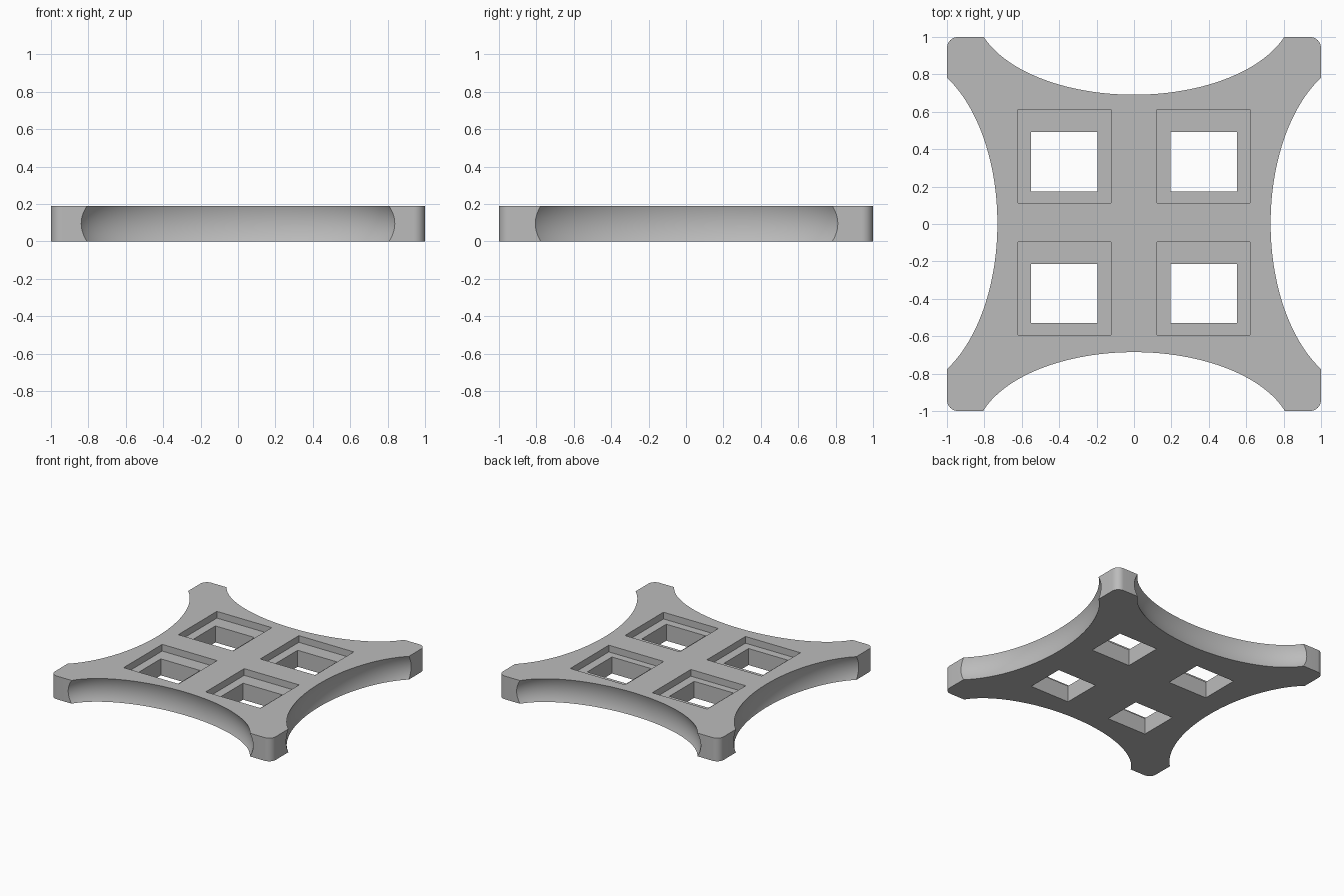
import bpy
import bmesh
from mathutils import Matrix

HEIGHT = 0.19
RECESS = 0.055

if "Cube" in bpy.data.objects:
    bpy.data.objects.remove(bpy.data.objects["Cube"], do_unlink=True)

grey = bpy.data.materials.new("plain grey")
grey.use_nodes = True
colour = (0.5, 0.5, 0.5, 1)
grey.diffuse_color = colour
grey.node_tree.nodes["Principled BSDF"].inputs["Base Color"].default_value = colour


def finish(bm, name):
    mesh = bpy.data.meshes.new(name)
    bm.to_mesh(mesh)
    bm.free()
    mesh.materials.append(grey)
    obj = bpy.data.objects.new(name, mesh)
    bpy.context.collection.objects.link(obj)
    return obj


def box(name, x0, x1, y0, y1, z0, z1, corner=0):
    """Box between limits, with optional rounded vertical edges."""
    bm = bmesh.new()
    place = Matrix.Translation(((x0 + x1) / 2, (y0 + y1) / 2, (z0 + z1) / 2))
    size = Matrix.Diagonal((x1 - x0, y1 - y0, z1 - z0, 1))
    bmesh.ops.create_cube(bm, size=1, matrix=place @ size)
    if corner:
        upright = [e for e in bm.edges
                   if abs(e.verts[0].co.z - e.verts[1].co.z) > 0.01]
        bmesh.ops.bevel(bm, geom=upright, offset=corner, segments=10,
                        profile=0.5, affect='EDGES')
    return finish(bm, name)


def ellipsoid(name, centre, radii):
    bm = bmesh.new()
    bmesh.ops.create_uvsphere(
        bm, u_segments=160, v_segments=80, radius=1,
        matrix=Matrix.Translation(centre) @ Matrix.Diagonal((*radii, 1)))
    return finish(bm, name)


def carve(target, cutter):
    cutter.hide_render = True
    bpy.context.view_layer.objects.active = target
    mod = target.modifiers.new("cut", 'BOOLEAN')
    mod.operation = 'DIFFERENCE'
    mod.solver = 'EXACT'
    mod.object = cutter
    bpy.ops.object.modifier_apply(modifier=mod.name)
    bpy.data.objects.remove(cutter, do_unlink=True)


# Square slab with rounded corners
plate = box("plate", -1, 1, -1, 1, 0, HEIGHT, corner=0.06)

# Concave scoops along the four sides
for side in (-1, 1):
    carve(plate, ellipsoid("end_scoop", (0, side * 1.15 + 0.003, HEIGHT / 2),
                           (0.881, 0.478, 0.37)))
    carve(plate, ellipsoid("side_scoop", (side * 1.25, 0.003, HEIGHT / 2),
                           (0.535, 0.915, 0.4)))

# Four stepped windows: shallow recess above a smaller through hole
for side in (-1, 1):
    for recess_y, hole_y in (((0.113, 0.612), (0.173, 0.493)),
                             ((-0.594, -0.095), (-0.53, -0.213))):
        rx = sorted((side * 0.123, side * 0.62))
        hx = sorted((side * 0.195, side * 0.55))
        carve(plate, box("recess", *rx, *recess_y, HEIGHT - RECESS, HEIGHT + 0.1))
        carve(plate, box("hole", *hx, *hole_y, -0.1, HEIGHT + 0.1))

# Smooth curved walls, crisp edges
bpy.ops.object.select_all(action='DESELECT')
plate.select_set(True)
bpy.context.view_layer.objects.active = plate
bpy.ops.object.shade_smooth_by_angle(angle=0.45)
